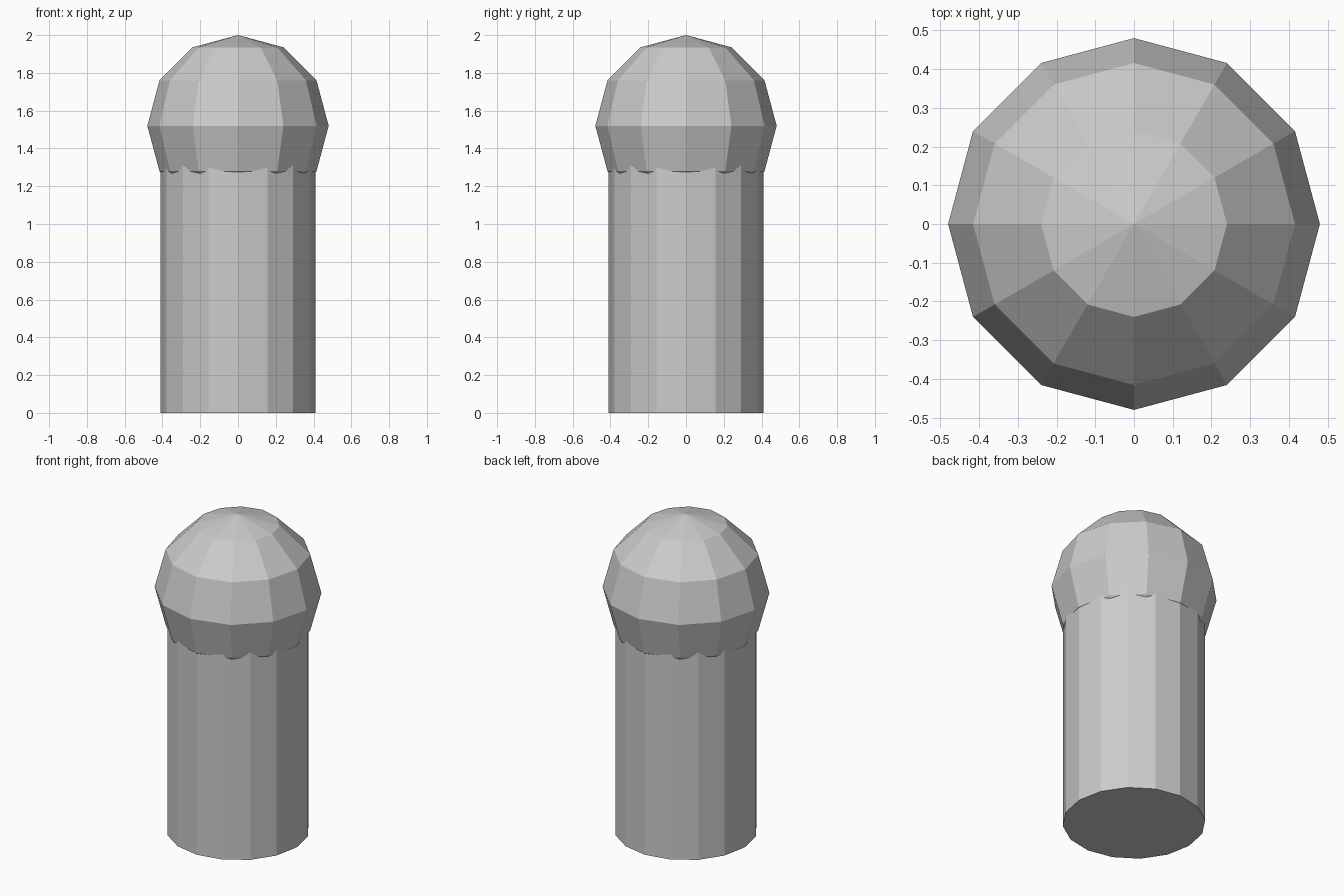
import bpy

if "Cube" in bpy.data.objects:
    bpy.data.objects.remove(bpy.data.objects["Cube"])

SHAFT_RADIUS = 0.41
HEAD_RADIUS = 0.48
HEAD_CENTRE = 2.0 - HEAD_RADIUS

# Sixteen-sided shaft, ending inside the head
bpy.ops.mesh.primitive_cylinder_add(
    vertices=16, radius=SHAFT_RADIUS, depth=HEAD_CENTRE,
    location=(0, 0, HEAD_CENTRE / 2))
bpy.context.object.name = "shaft"

# Low-poly rounded head
bpy.ops.mesh.primitive_uv_sphere_add(
    segments=12, ring_count=6, radius=HEAD_RADIUS,
    location=(0, 0, HEAD_CENTRE))
bpy.context.object.name = "rounded_head"
